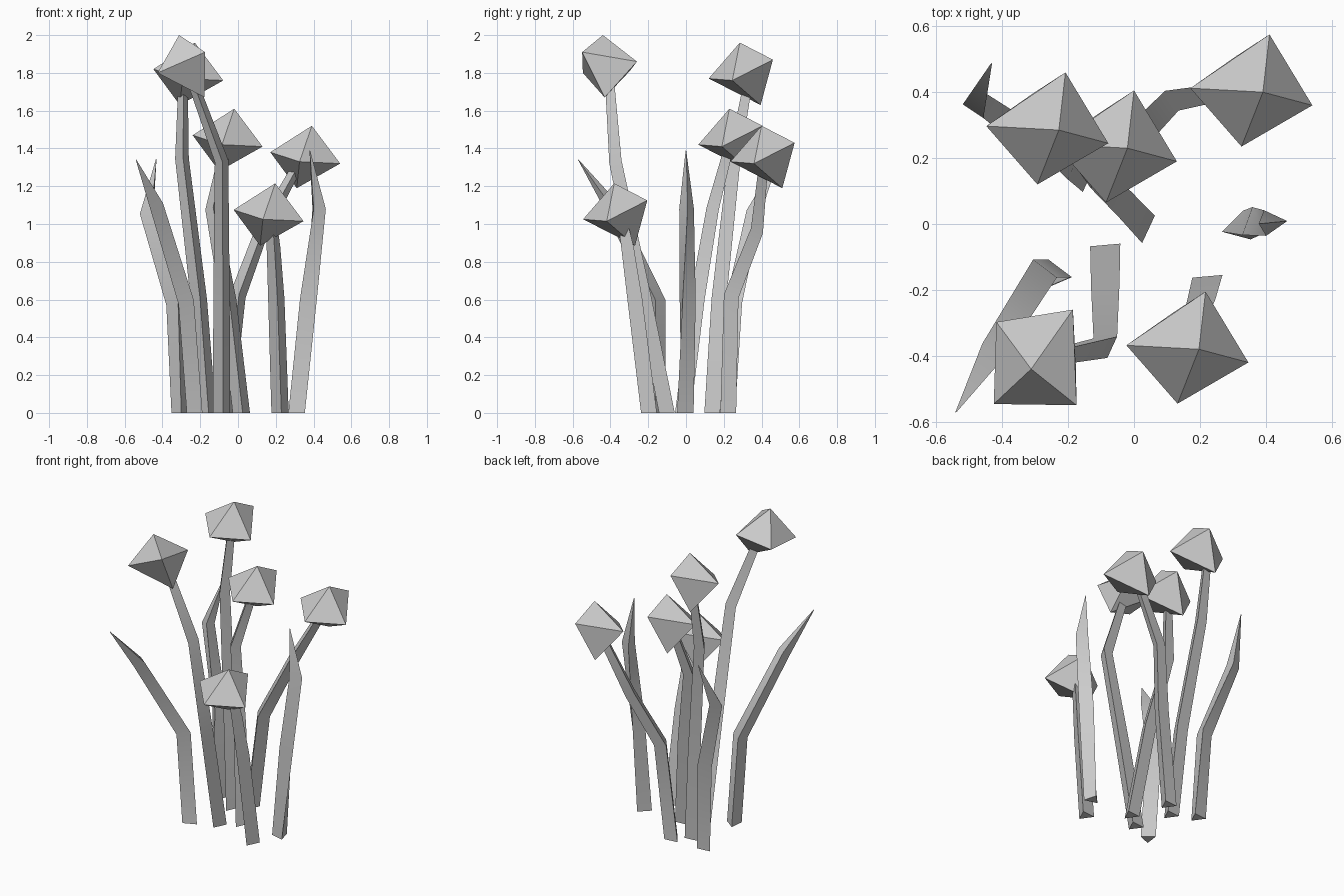
import bpy, bmesh
from math import cos, sin, radians, tau
from mathutils import Vector, Matrix

if "Cube" in bpy.data.objects:
    bpy.data.objects.remove(bpy.data.objects["Cube"])


def finish(bm, name):
    bmesh.ops.recalc_face_normals(bm, faces=bm.faces)
    me = bpy.data.meshes.new(name)
    bm.to_mesh(me)
    bm.free()
    ob = bpy.data.objects.new(name, me)
    bpy.context.collection.objects.link(ob)
    return ob


def blade(name, path, radii, phase=-85, twist=0):
    """Three-sided tapering stalk along a bent path."""
    pts = [Vector(p) for p in path]
    bm = bmesh.new()
    rings = []
    for i, (p, r) in enumerate(zip(pts, radii)):
        t = (pts[min(i + 1, len(pts) - 1)] - pts[max(i - 1, 0)]).normalized()
        if i == 0:
            t = Vector((0, 0, 1))
        q = Vector((0, 0, 1)).rotation_difference(t)
        ring = []
        for k in range(3):
            a = radians(phase + twist * i) + tau * k / 3
            ring.append(bm.verts.new(p + q @ Vector((r * cos(a), r * sin(a), 0))))
        rings.append(ring)
    for lo, hi in zip(rings, rings[1:]):
        for k in range(3):
            n = (k + 1) % 3
            bm.faces.new((lo[k], lo[n], hi[n], hi[k]))
    bm.faces.new(rings[0][::-1])
    bm.faces.new(rings[-1])
    ob = finish(bm, name)
    bpy.ops.object.select_all(action='DESELECT')
    bpy.context.view_layer.objects.active = ob
    ob.select_set(True)
    bpy.ops.object.shade_smooth_by_angle(angle=radians(40))


# uneven eight-sided bud, relative to its top point
RIM = [(-.22, .012, -.14), (.02, .175, -.09), (.15, -.04, -.2), (-.065, -.165, -.19)]
BASE = (-.08, .11, -.33)


def bud(name, apex, turn=0):
    bm = bmesh.new()
    top, low = bm.verts.new((0, 0, 0)), bm.verts.new(BASE)
    rim = [bm.verts.new(c) for c in RIM]
    for k in range(4):
        n = (k + 1) % 4
        bm.faces.new((top, rim[k], rim[n]))
        bm.faces.new((low, rim[n], rim[k]))
    bm.transform(Matrix.Translation(apex) @ Matrix.Rotation(radians(turn), 4, 'Z'))
    finish(bm, name)


# flowers: bud top, bud turn, stem path
FLOWERS = {
    "back_left": ((-.228, .285, 1.96), 0,
                  [(-.16, .15, 0), (-.205, .185, .6), (-.295, .265, 1.35), (-.29, .33, 1.72)]),
    "middle": ((-.02, .23, 1.61), 0,
               [(.02, -.005, 0), (-.05, .07, .6), (-.135, .15, 1.08), (-.06, .24, 1.43)]),
    "back_right": ((.391, .4, 1.52), 0,
                   [(-.07, .235, 0), (0, .25, .62), (.13, .385, .97), (.34, .42, 1.35)]),
    "front_left": ((-.312, -.44, 2.0), -122,
                   [(-.085, -.09, 0), (-.085, -.21, .6), (-.085, -.365, 1.33), (-.25, -.4, 1.78)]),
    "front_right": ((.197, -.38, 1.215), 0,
                    [(.225, -.185, 0), (.205, -.26, .6), (.19, -.3, .87), (.18, -.33, 1.02)]),
}
for key, (apex, turn, path) in FLOWERS.items():
    bud("bud_" + key, apex, turn)
    blade("stem_" + key, path, (.053, .05, .042, .03))

# pointed leaves: path, starting angle, twist per ring
LEAVES = {
    "front_left": ([(-.24, -.155, 0), (-.285, -.155, .59), (-.44, -.4, 1.1), (-.54, -.57, 1.34)], -7, 0),
    "back_left": ([(-.305, .23, 0), (-.33, .26, .58), (-.475, .36, 1.06), (-.432, .487, 1.345)], -85, 10),
    "right": ([(.317, -.01, 0), (.368, 0, .6), (.42, .005, 1.08), (.38, 0, 1.39)], -45, 25),
}
for key, (path, phase, twist) in LEAVES.items():
    blade("leaf_" + key, path, (.052, .052, .045, .002), phase, twist)
